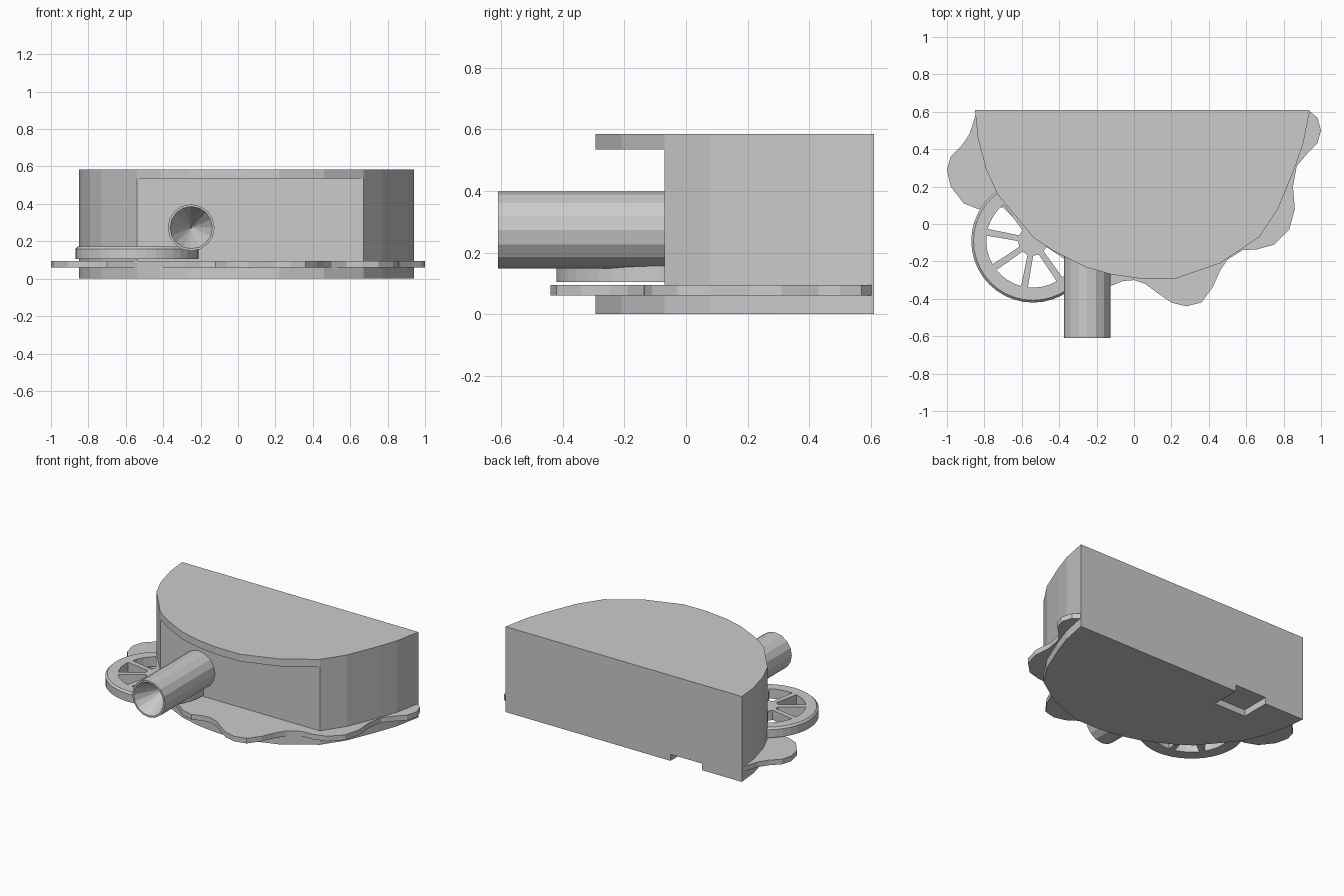
import bpy, bmesh
from math import sin, cos, pi, radians

if "Cube" in bpy.data.objects:
    bpy.data.objects.remove(bpy.data.objects["Cube"])


def make_object(name, bm):
    bmesh.ops.recalc_face_normals(bm, faces=bm.faces)
    mesh = bpy.data.meshes.new(name)
    bm.to_mesh(mesh)
    bm.free()
    ob = bpy.data.objects.new(name, mesh)
    bpy.context.collection.objects.link(ob)
    return ob


def add_prism(bm, pts, z0, z1):
    face = bm.faces.new([bm.verts.new((x, y, z0)) for x, y in pts])
    ext = bmesh.ops.extrude_face_region(bm, geom=[face])
    for v in ext["geom"]:
        if isinstance(v, bmesh.types.BMVert):
            v.co.z = z1


def prism(name, pts, z0, z1):
    bm = bmesh.new()
    add_prism(bm, pts, z0, z1)
    return make_object(name, bm)


def rect(x0, x1, y0, y1):
    return [(x0, y0), (x1, y0), (x1, y1), (x0, y1)]


def cut(ob, cutter):
    mod = ob.modifiers.new("cut", 'BOOLEAN')
    mod.operation = 'DIFFERENCE'
    mod.solver = 'EXACT'
    mod.object = cutter
    bpy.context.view_layer.objects.active = ob
    bpy.ops.object.modifier_apply(modifier=mod.name)
    bpy.data.objects.remove(cutter)


def lathe(bm, profile, n, place):
    # closed ring profile of (radius, height); radius 0 makes a pole
    rings = []
    for r, h in profile:
        if r == 0:
            rings.append([bm.verts.new(place(0, 0, h))])
        else:
            rings.append([bm.verts.new(place(r * cos(2 * pi * i / n), r * sin(2 * pi * i / n), h))
                          for i in range(n)])
    for a, b in zip(rings, rings[1:]):
        for i in range(n):
            j = (i + 1) % n
            quad = [a[i % len(a)], a[j % len(a)], b[j % len(b)], b[i % len(b)]]
            bm.faces.new(list(dict.fromkeys(quad)))


# Half-round body with a front recess and a small notch under the back edge
body = prism("body", [
    (-0.85, 0.61), (-0.835, 0.46), (-0.79, 0.29), (-0.73, 0.16), (-0.54, -0.07),
    (-0.42, -0.15), (-0.26, -0.23), (-0.12, -0.27), (0.04, -0.293), (0.22, -0.293),
    (0.46, -0.21), (0.67, -0.07), (0.77, 0.08), (0.86, 0.30), (0.905, 0.43), (0.94, 0.61)],
    0, 0.585)
cut(body, prism("recess_cutter", rect(-1.2, 1.2, -1, -0.07), 0.075, 0.535))
cut(body, prism("notch_cutter", rect(-0.55, -0.31, 0.41, 0.8), -0.1, 0.045))

# Wavy skirt plate around the foot
prism("wavy_skirt", [
    (-0.84, 0.605), (-0.88, 0.48), (-0.92, 0.42), (-0.98, 0.36), (-1.0, 0.29), (-0.98, 0.20),
    (-0.91, 0.11), (-0.82, 0.075), (-0.70, 0.09), (-0.54, -0.075), (-0.42, -0.155),
    (-0.29, -0.24), (-0.20, -0.31), (-0.12, -0.33), (-0.06, -0.305), (0, -0.30), (0.06, -0.32),
    (0.12, -0.365), (0.20, -0.42), (0.28, -0.44), (0.36, -0.42), (0.42, -0.34),
    (0.46, -0.25), (0.50, -0.19), (0.58, -0.14), (0.66, -0.135), (0.75, -0.11),
    (0.83, -0.03), (0.86, 0.08), (0.85, 0.20), (0.87, 0.31), (0.93, 0.38),
    (0.98, 0.43), (1.0, 0.50), (0.98, 0.57), (0.935, 0.605)], 0.06, 0.095)

# Spoked wheel lying flat at the front left
CX, CY = -0.54, -0.09
bm = bmesh.new()
lathe(bm, [(0, 0.105), (0.33, 0.105), (0.33, 0.16), (0.318, 0.172), (0, 0.172)], 40,
      lambda x, y, h: (CX + x, CY + y, h))
wheel = make_object("spoked_wheel", bm)

# Eight wedge windows between the spokes
bm = bmesh.new()
for k in range(8):
    mid = radians(147 + 45 * k)
    pts = [(0.08, -0.2), (0.08, 0.2)] + [(0.25, a / 100) for a in (32, 16, 0, -16, -32)]
    add_prism(bm, [(CX + r * cos(mid + a), CY + r * sin(mid + a)) for r, a in pts], 0.05, 0.25)
cut(wheel, make_object("window_cutter", bm))

# Round spout with a conical bore
bm = bmesh.new()
lathe(bm, [(0, -0.05), (0.125, -0.05), (0.125, -0.61), (0.113, -0.61), (0, -0.40)], 16,
      lambda x, z, h: (-0.25 + x, h, 0.273 + z))
make_object("spout", bm)
